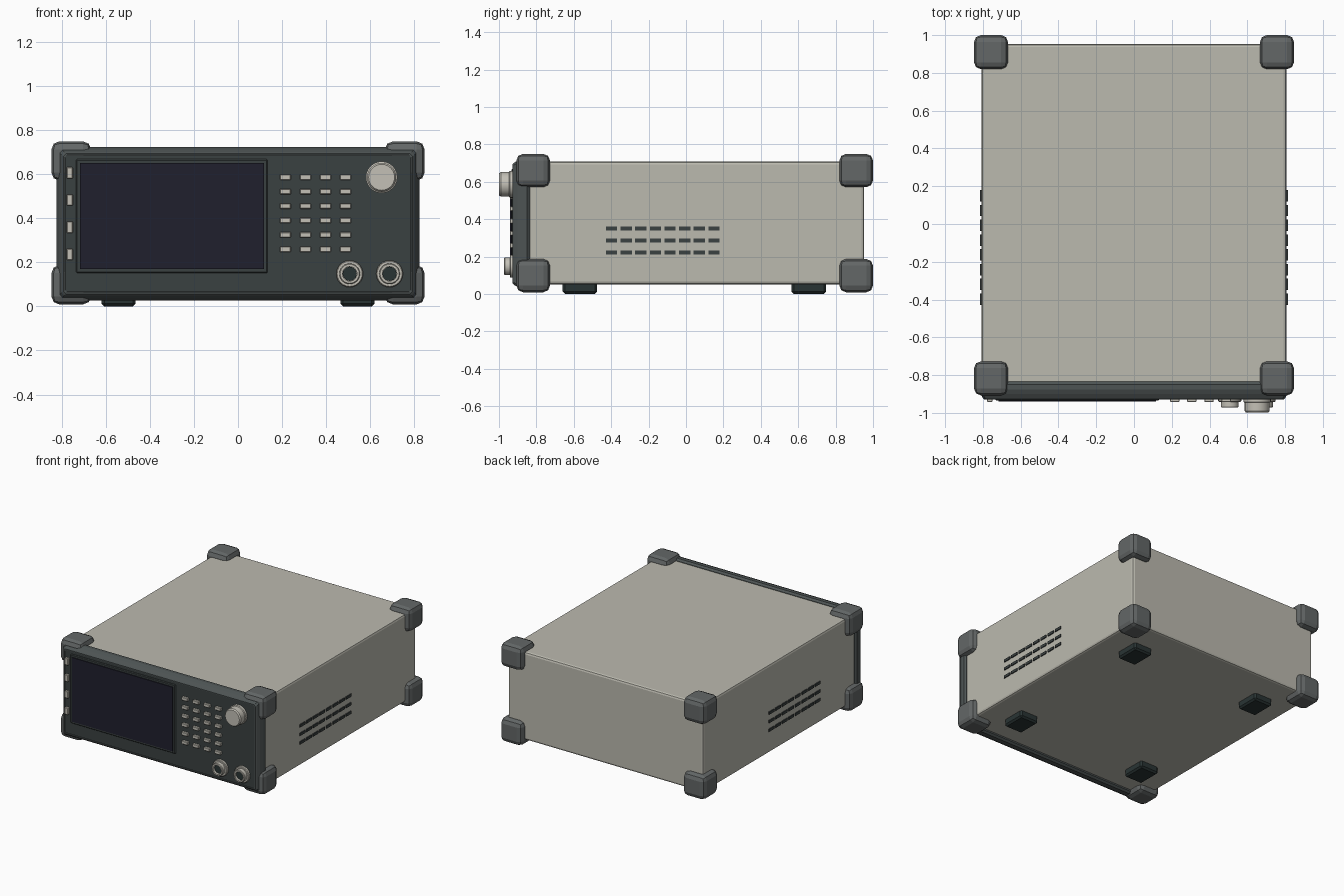
import bpy, bmesh, math
from mathutils import Matrix

if "Cube" in bpy.data.objects:
    bpy.data.objects.remove(bpy.data.objects["Cube"])

def material(name, col):
    m = bpy.data.materials.new(name)
    m.diffuse_color = (*col, 1)
    m.use_nodes = True
    m.node_tree.nodes["Principled BSDF"].inputs["Base Color"].default_value = m.diffuse_color
    return m

BEIGE = material("case_beige", (0.50, 0.49, 0.43))
KEY = material("key_ivory", (0.55, 0.53, 0.47))
BUMPER = material("bumper_grey", (0.125, 0.135, 0.135))
FRAME = material("frame_grey", (0.075, 0.088, 0.088))
PANEL = material("panel_dark", (0.042, 0.052, 0.052))
SCREEN = material("screen_navy", (0.014, 0.014, 0.026))
RUBBER = material("rubber_black", (0.022, 0.034, 0.034))

def finish(name, bm, mat, smooth=False):
    bmesh.ops.recalc_face_normals(bm, faces=bm.faces[:])
    me = bpy.data.meshes.new(name)
    bm.to_mesh(me)
    bm.free()
    me.materials.append(mat)
    ob = bpy.data.objects.new(name, me)
    bpy.context.collection.objects.link(ob)
    if smooth:
        bpy.ops.object.select_all(action='DESELECT')
        ob.select_set(True)
        bpy.context.view_layer.objects.active = ob
        bpy.ops.object.shade_smooth_by_angle(angle=math.radians(35))
    return ob

def boxes(name, spans, mat, bevel=0, segments=1):
    """One object from boxes given as (x0, x1, y0, y1, z0, z1)."""
    bm = bmesh.new()
    for x0, x1, y0, y1, z0, z1 in spans:
        mtx = (Matrix.Translation(((x0 + x1) / 2, (y0 + y1) / 2, (z0 + z1) / 2))
               @ Matrix.Diagonal((x1 - x0, y1 - y0, z1 - z0, 1)))
        bmesh.ops.create_cube(bm, size=1, matrix=mtx)
    if bevel:
        bmesh.ops.bevel(bm, geom=bm.edges[:], offset=bevel, segments=segments,
                        profile=0.5, affect='EDGES')
    return finish(name, bm, mat)

def turned(name, x, z, profile, mat, sides=24):
    """Spin (radius, y) points about the front-to-back axis."""
    bm = bmesh.new()
    rings = []
    for r, y in profile:
        rings.append([bm.verts.new((x + r * math.cos(2 * math.pi * i / sides), y,
                                    z + r * math.sin(2 * math.pi * i / sides)))
                      for i in range(sides)])
    for a, b in zip(rings, rings[1:]):
        for i in range(sides):
            j = (i + 1) % sides
            bm.faces.new((a[i], a[j], b[j], b[i]))
    bm.faces.new(rings[0])
    bm.faces.new(rings[-1])
    return finish(name, bm, mat, True)

def front_frame():
    """Rounded bezel lofted from inset rectangles, with a shallow recess."""
    bm = bmesh.new()
    rings = []
    for inset, y in ((0.012, -0.835), (0, -0.85), (0, -0.875), (0.010, -0.90),
                     (0.022, -0.920), (0.030, -0.928), (0.036, -0.928), (0.036, -0.905)):
        x, z0, z1 = 0.823 - inset, 0.027 + inset, 0.723 - inset
        c = 0.012
        pts = [(-x + c, z0), (x - c, z0), (x, z0 + c), (x, z1 - c),
               (x - c, z1), (-x + c, z1), (-x, z1 - c), (-x, z0 + c)]
        rings.append([bm.verts.new((px, y, pz)) for px, pz in pts])
    for a, b in zip(rings, rings[1:]):
        for i in range(8):
            j = (i + 1) % 8
            bm.faces.new((a[i], a[j], b[j], b[i]))
    bm.faces.new(rings[0])
    bm.faces.new(rings[-1])
    finish("front_frame", bm, FRAME)

# Case and front
boxes("case", [(-0.808, 0.808, -0.85, 0.953, 0.05, 0.708)], BEIGE, 0.016, 2)
front_frame()
boxes("front_panel", [(-0.785, 0.785, -0.924, -0.90, 0.065, 0.685)], PANEL)
boxes("screen_surround", [(-0.735, 0.135, -0.934, -0.92, 0.152, 0.668)], PANEL, 0.005)
boxes("screen", [(-0.718, 0.117, -0.941, -0.925, 0.17, 0.65)], SCREEN)

# Corner bumpers
boxes("corner_bumpers",
      [(min(s * 0.667, s * 0.847), max(s * 0.667, s * 0.847), y, y + 0.18, z, z + 0.178)
       for s in (-1, 1) for y in (-0.907, 0.82) for z in (0.009, 0.571)],
      BUMPER, 0.036, 2)

# Feet
boxes("feet",
      [(x - 0.077, x + 0.077, y - 0.092, y + 0.092, 0, 0.07)
       for x in (-0.542, 0.542) for y in (-0.567, 0.657)], RUBBER, 0.012)

# Keys
boxes("keypad",
      [(x - 0.025, x + 0.025, -0.942, -0.92, z - 0.0125, z + 0.0125)
       for x in (0.215, 0.306, 0.397, 0.488)
       for z in (0.259 + 0.0655 * i for i in range(6))], KEY, 0.003)
boxes("side_keys",
      [(-0.778, -0.75, -0.942, -0.92, z - 0.026, z + 0.026)
       for z in (0.236, 0.359, 0.483, 0.606)], KEY, 0.003)

# Knob and sockets
turned("knob", 0.652, 0.586,
       [(0.072, -0.92), (0.072, -0.942), (0.066, -0.946), (0.066, -0.990), (0.059, -0.999)], KEY)
for i, x in enumerate((0.507, 0.688)):
    turned(f"socket_{i + 1}", x, 0.148,
           [(0.061, -0.92), (0.061, -0.938), (0.057, -0.942), (0.047, -0.942),
            (0.047, -0.968), (0.043, -0.972), (0.033, -0.972), (0.033, -0.935)], KEY)
    turned(f"socket_core_{i + 1}", x, 0.148, [(0.0325, -0.93), (0.0325, -0.955)], RUBBER, 12)

# Side vents
boxes("side_vents",
      [(s * 0.811 - 0.004, s * 0.811 + 0.004, y, y + 0.06, z - 0.01, z + 0.01)
       for s in (-1, 1) for y in (-0.428 + 0.0782 * i for i in range(8))
       for z in (0.222, 0.286, 0.35)], PANEL)
